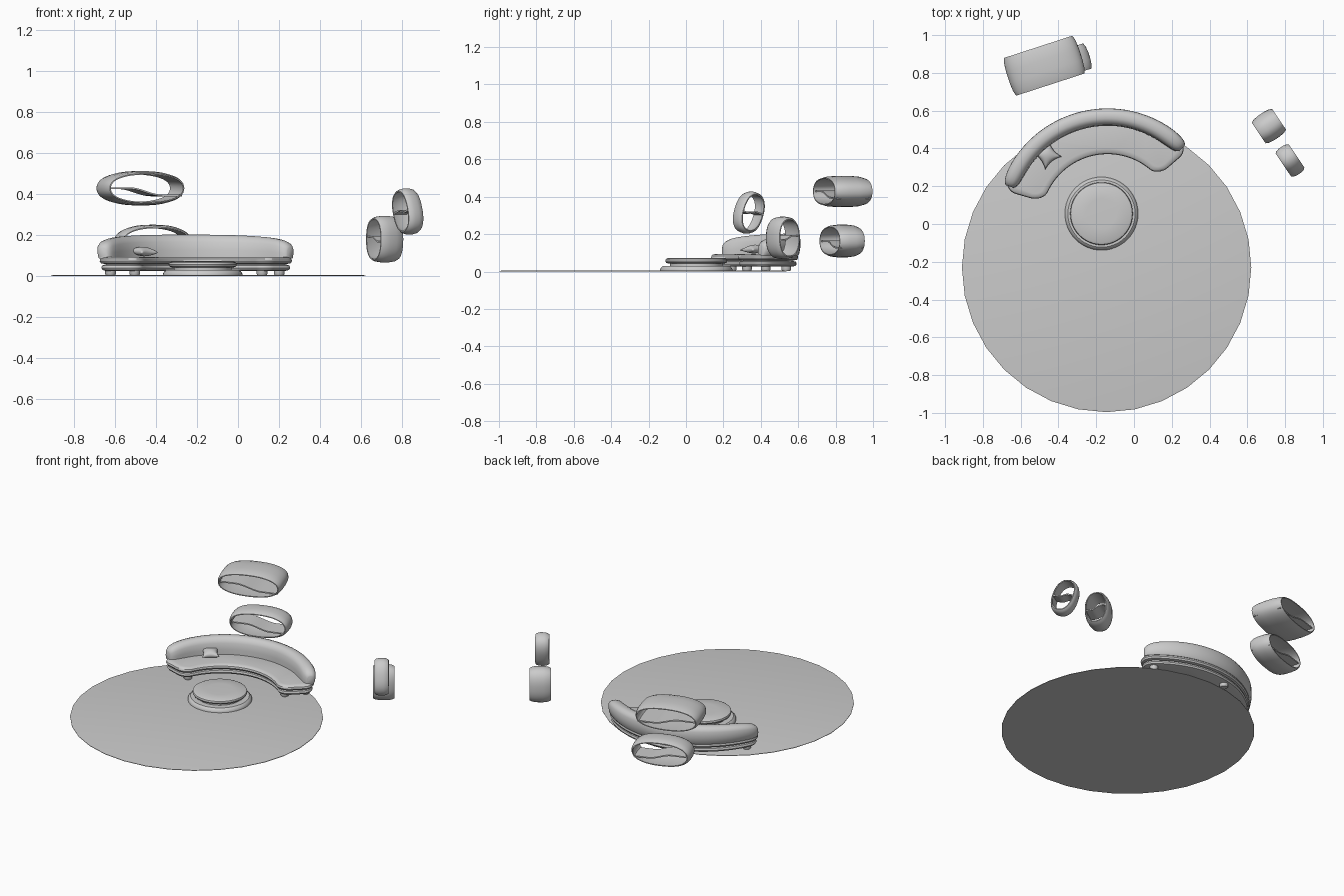
import bpy, bmesh, math
from mathutils import Vector, Matrix

if "Cube" in bpy.data.objects:
    bpy.data.objects.remove(bpy.data.objects["Cube"])

CX, CY = -0.14, 0.02          # centre of the curved sofa


def loft(name, loops, caps=True, wrap=False, angle=35):
    """Skin a list of equal-length closed loops."""
    bm = bmesh.new()
    rows = [[bm.verts.new(p) for p in lp] for lp in loops]
    n = len(rows[0])
    pairs = list(zip(rows, rows[1:])) + ([(rows[-1], rows[0])] if wrap else [])
    for a, b in pairs:
        for i in range(n):
            j = (i + 1) % n
            bm.faces.new((a[i], a[j], b[j], b[i]))
    if caps and not wrap:
        bm.faces.new(rows[0][::-1])
        bm.faces.new(rows[-1])
    bmesh.ops.recalc_face_normals(bm, faces=bm.faces)
    me = bpy.data.meshes.new(name)
    bm.to_mesh(me)
    bm.free()
    ob = bpy.data.objects.new(name, me)
    bpy.context.collection.objects.link(ob)
    bpy.ops.object.select_all(action='DESELECT')
    ob.select_set(True)
    bpy.context.view_layer.objects.active = ob
    bpy.ops.object.shade_smooth_by_angle(angle=math.radians(angle))
    return ob


def lathe(name, x, y, profile, n=48):
    return loft(name, [[(x + r * math.cos(2 * math.pi * i / n),
                         y + r * math.sin(2 * math.pi * i / n), z) for i in range(n)]
                       for r, z in profile])


def polar(r, deg, z):
    a = math.radians(deg)
    return Vector((CX + r * math.cos(a), CY + r * math.sin(a), z))


def arc_outline(inset, z, r0=0.35, r1=0.58, a0=41, a1=164, c=0.075):
    """Rounded rectangle bent round the sofa centre."""
    rm = (r0 + r1) / 2
    hs, hr = math.radians(a1 - a0) * rm / 2 - inset, (r1 - r0) / 2 - inset
    c = max(c - inset, 0.01)
    pts = []
    for k, (sx, sy) in enumerate([(1, 1), (-1, 1), (-1, -1), (1, -1)]):
        for i in range(9):
            t = math.radians(90 * k + 90 * i / 8)
            pts.append((sx * (hs - c) + c * math.cos(t), sy * (hr - c) + c * math.sin(t)))
        if k in (0, 2):
            for i in range(1, 28):
                pts.append((sx * (hs - c) * (1 - 2 * i / 28), sy * hr))
    mid = (a0 + a1) / 2
    return [polar(rm + r, mid + math.degrees(s / rm), z) for s, r in pts]


# rug
lathe("rug", -0.145, -0.23, [(0.766, 0), (0.766, 0.003), (0.755, 0.005)], 32)

# round coffee table: plinth, neck and cushion-like top
lathe("table_base", -0.172, 0.055, [(0.194, 0.005), (0.194, 0.012), (0.186, 0.024),
                                    (0.178, 0.03), (0.13, 0.03)])
lathe("table_neck", -0.172, 0.055, [(0.14, 0.028), (0.14, 0.046)])
lathe("table_top", -0.172, 0.055, [(0.15, 0.043), (0.162, 0.047), (0.166, 0.056),
                                   (0.163, 0.066), (0.153, 0.071), (0.08, 0.073)])

# sofa plinth, seat cushion and feet
loft("sofa_base", [arc_outline(i, z) for i, z in
                   [(0.03, 0.026), (0.014, 0.03), (0.008, 0.04), (0.012, 0.052), (0.025, 0.056)]])
loft("sofa_core", [arc_outline(0.03, 0.05), arc_outline(0.03, 0.07)])
loft("seat_cushion", [arc_outline(i, z) for i, z in
                      [(0.02, 0.06), (0.006, 0.063), (0, 0.073), (0.003, 0.084),
                       (0.012, 0.091), (0.03, 0.094)]])
for k, (r, a) in enumerate([(0.4, 50), (0.53, 50), (0.4, 155), (0.53, 155), (0.53, 103)]):
    p = polar(r, a, 0)
    lathe(f"sofa_foot_{k}", p.x, p.y, [(0.022, 0.004), (0.026, 0.012), (0.026, 0.03)], 16)

# curved backrest, lower and thinner at both ends
loops = []
N = 48
for i in range(N + 1):
    t = -1 + 2 * i / N
    t = math.copysign(1 - (1 - abs(t)) ** 1.6, t)
    e = math.sqrt(max(1 - abs(t) ** 16, 0.02))
    top = 0.087 + (0.115 - 0.03 * abs(t) ** 3) * (0.55 + 0.45 * e)
    sec = [(-0.05, 0), (-0.05, 0.35), (-0.045, 0.7), (-0.032, 0.92), (-0.012, 1), (0.012, 0.99),
           (0.03, 0.92), (0.041, 0.75), (0.042, 0.4), (0.036, 0.1), (0.028, 0)]
    loops.append([polar(0.55 + r * (0.35 + 0.65 * e), 102.5 + t * 58.5,
                        0.085 + (top - 0.085) * h) for r, h in sec])
loft("sofa_back", loops, angle=50)

# throw pillow: pinched square, thick in the middle
G = 12
bm = bmesh.new()
for s in (1, -1):
    grid = []
    for i in range(G + 1):
        for j in range(G + 1):
            u, v = -1 + 2 * i / G, -1 + 2 * j / G
            x = u * 0.056 * (1 - 0.24 * (1 - v * v))
            y = v * 0.056 * (1 - 0.24 * (1 - u * u))
            z = s * 0.023 * ((1 - u * u) * (1 - v * v)) ** 0.5
            grid.append(bm.verts.new((x, y, z)))
    for i in range(G):
        for j in range(G):
            q = i * (G + 1) + j
            bm.faces.new((grid[q], grid[q + 1], grid[q + G + 2], grid[q + G + 1]))
bmesh.ops.remove_doubles(bm, verts=bm.verts, dist=1e-5)
bmesh.ops.recalc_face_normals(bm, faces=bm.faces)
for f in bm.faces:
    f.smooth = True
me = bpy.data.meshes.new("throw_pillow")
bm.to_mesh(me)
bm.free()
pillow = bpy.data.objects.new("throw_pillow", me)
bpy.context.collection.objects.link(pillow)
pillow.matrix_world = (Matrix.Translation((-0.46, 0.366, 0.12))
                       @ Matrix.Rotation(math.radians(38), 4, 'Z')
                       @ Matrix.Rotation(math.radians(6), 4, 'X'))


# oval tube shelves with an S-shaped board inside
def oval(w, h, y, e=2.3, n=56):
    pts = []
    for i in range(n):
        c, s = math.cos(2 * math.pi * i / n), math.sin(2 * math.pi * i / n)
        pts.append(Vector((math.copysign(abs(c) ** (2 / e), c) * w, y,
                           math.copysign(abs(s) ** (2 / e), s) * h)))
    return pts


def tube_shelf(name, centre, turn, width, depth, height, roll=0, high=0.0, low=-0.035):
    w, h, d = width / 2, height / 2, depth / 2
    wall = 0.011
    prof = [(0.012, -1), (0.004, -0.75), (0, -0.3), (0, 0.3), (0.004, 0.75), (0.012, 1),
            (0.012 + wall * 0.5, 1), (wall + 0.004, 0.8), (wall + 0.002, 0),
            (wall + 0.004, -0.8), (0.012 + wall * 0.5, -1)]
    tube = loft(name, [oval(w - o, h - o, y * d) for o, y in prof], wrap=True, angle=50)
    # board sections run left to right, following a smooth step
    loops = []
    for i in range(25):
        u = -1 + i / 12
        s = max(0, min(1, (u + 0.45) / 0.9))
        z = high + (low - high) * s * s * (3 - 2 * s)
        x, t, q = u * (w - wall) * 0.95, 0.004, d * 0.9
        loops.append([(x, -q, z - t), (x, q, z - t), (x, q, z + t), (x, -q, z + t)])
    board = loft(name + "_board", loops)
    m = (Matrix.Translation(centre) @ Matrix.Rotation(math.radians(turn), 4, 'Z')
         @ Matrix.Rotation(math.radians(roll), 4, 'Y'))
    tube.matrix_world = m
    board.matrix_world = m


tube_shelf("wide_shelf_upper", (-0.475, 0.838, 0.428), 18, 0.405, 0.21, 0.167)
tube_shelf("wide_shelf_lower", (-0.415, 0.835, 0.163), 18, 0.375, 0.14, 0.175)
tube_shelf("tall_shelf_lower", (0.714, 0.518, 0.18), -56, 0.155, 0.13, 0.226, 0, 0.012, -0.012)
tube_shelf("tall_shelf_upper", (0.826, 0.336, 0.315), -56, 0.155, 0.085, 0.228, -20, 0.012, -0.012)
